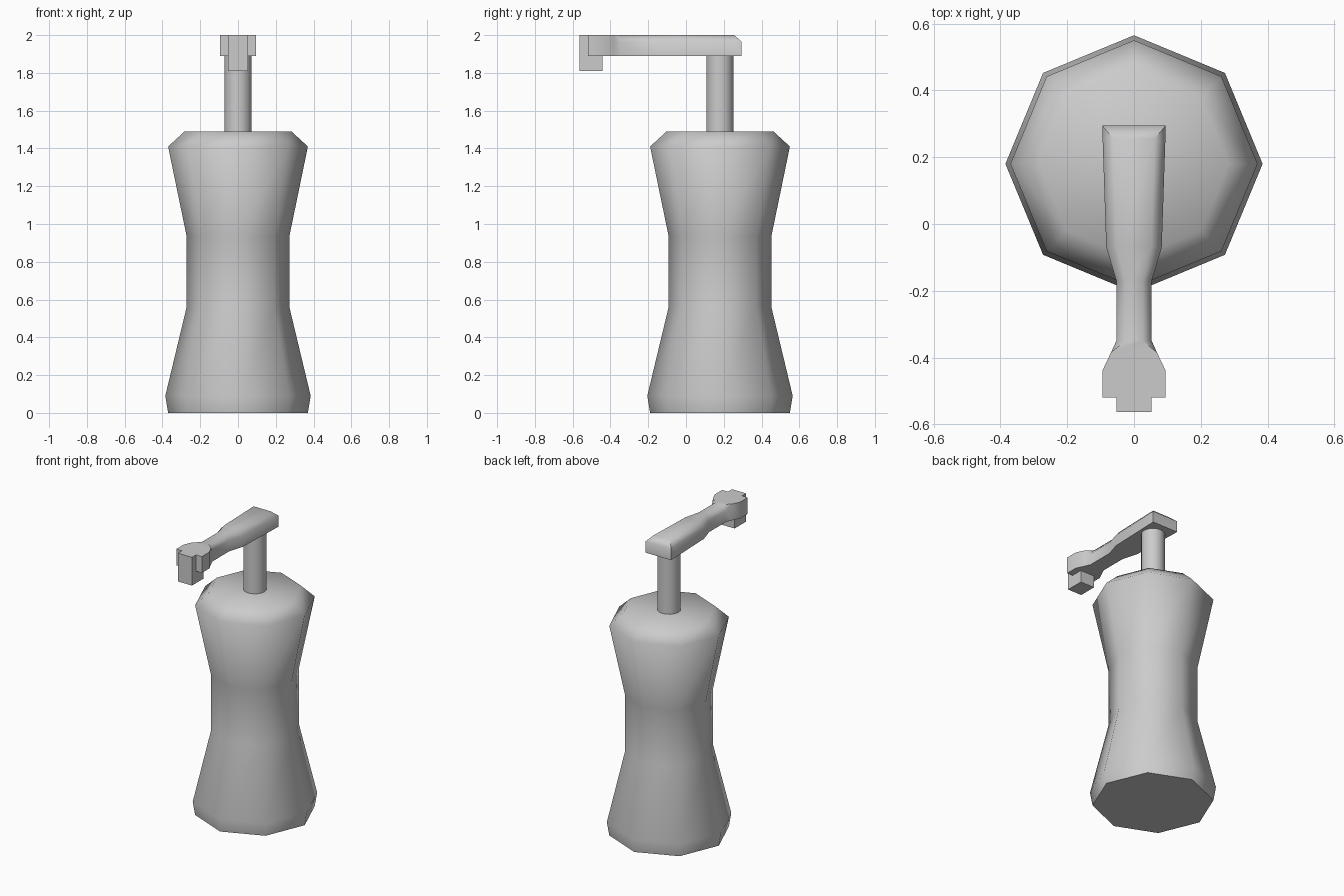
import bpy, bmesh, math

if "Cube" in bpy.data.objects:
    bpy.data.objects.remove(bpy.data.objects["Cube"])

AXIS_Y = 0.18  # bottle centre line


def loft(name, rings, angle=60):
    """Skin a list of equal-length point rings and cap both ends."""
    bm = bmesh.new()
    vs = [[bm.verts.new(p) for p in ring] for ring in rings]
    n = len(vs[0])
    for a, b in zip(vs, vs[1:]):
        for i in range(n):
            j = (i + 1) % n
            bm.faces.new((a[i], a[j], b[j], b[i]))
    bm.faces.new(vs[0][::-1])
    bm.faces.new(vs[-1])
    bmesh.ops.remove_doubles(bm, verts=bm.verts, dist=1e-5)
    bmesh.ops.recalc_face_normals(bm, faces=bm.faces)
    me = bpy.data.meshes.new(name)
    bm.to_mesh(me)
    bm.free()
    ob = bpy.data.objects.new(name, me)
    bpy.context.collection.objects.link(ob)
    smooth(ob, angle)
    return ob


def smooth(ob, angle):
    bpy.ops.object.select_all(action='DESELECT')
    ob.select_set(True)
    bpy.context.view_layer.objects.active = ob
    bpy.ops.object.shade_smooth_by_angle(angle=math.radians(angle))


def circle(r, z, sides):
    return [(r * math.cos(2 * math.pi * i / sides),
             AXIS_Y + r * math.sin(2 * math.pi * i / sides), z) for i in range(sides)]


def arm_section(y, w, top_w, shoulder_z, top_z):
    """Rectangular section with chamfered top corners."""
    return [(-w, y, 1.89), (w, y, 1.89), (w, y, shoulder_z),
            (top_w, y, top_z), (-top_w, y, top_z), (-w, y, shoulder_z)]


# Octagonal waisted bottle
profile = [(0.37, 0), (0.385, 0.09), (0.272, 0.56), (0.272, 0.935), (0.37, 1.41), (0.283, 1.49)]
loft("bottle", [circle(r, z, 8) for r, z in profile])

# Pump stem
loft("pump_stem", [circle(0.072, z, 16) for z in (1.47, 1.9)])

# Pump arm: pressing pad, thin neck, flared head
arm = loft("pump_arm", [arm_section(*s) for s in (
    (0.295, 0.095, 0.095, 1.965, 1.965),
    (0.255, 0.094, 0.062, 1.965, 2.0),
    (-0.07, 0.083, 0.052, 1.965, 2.0),
    (-0.17, 0.053, 0.026, 1.965, 2.0),
    (-0.35, 0.053, 0.026, 1.965, 2.0),
    (-0.385, 0.069, 0.069, 2.0, 2.0),
    (-0.44, 0.095, 0.095, 2.0, 2.0),
    (-0.52, 0.095, 0.095, 2.0, 2.0))])

# Downturned nozzle, merged into the arm
nozzle = loft("nozzle_block", [[(x, y, z) for x, y in (
    (-0.052, -0.563), (0.052, -0.563), (0.052, -0.442), (-0.052, -0.442))] for z in (1.81, 2.0)])
nozzle.hide_render = True
nozzle.hide_set(True)
union = arm.modifiers.new("join_nozzle", 'BOOLEAN')
union.operation = 'UNION'
union.solver = 'EXACT'
union.object = nozzle
bpy.context.view_layer.objects.active = arm
bpy.ops.object.modifier_apply(modifier=union.name)
bpy.data.objects.remove(nozzle)
smooth(arm, 60)
